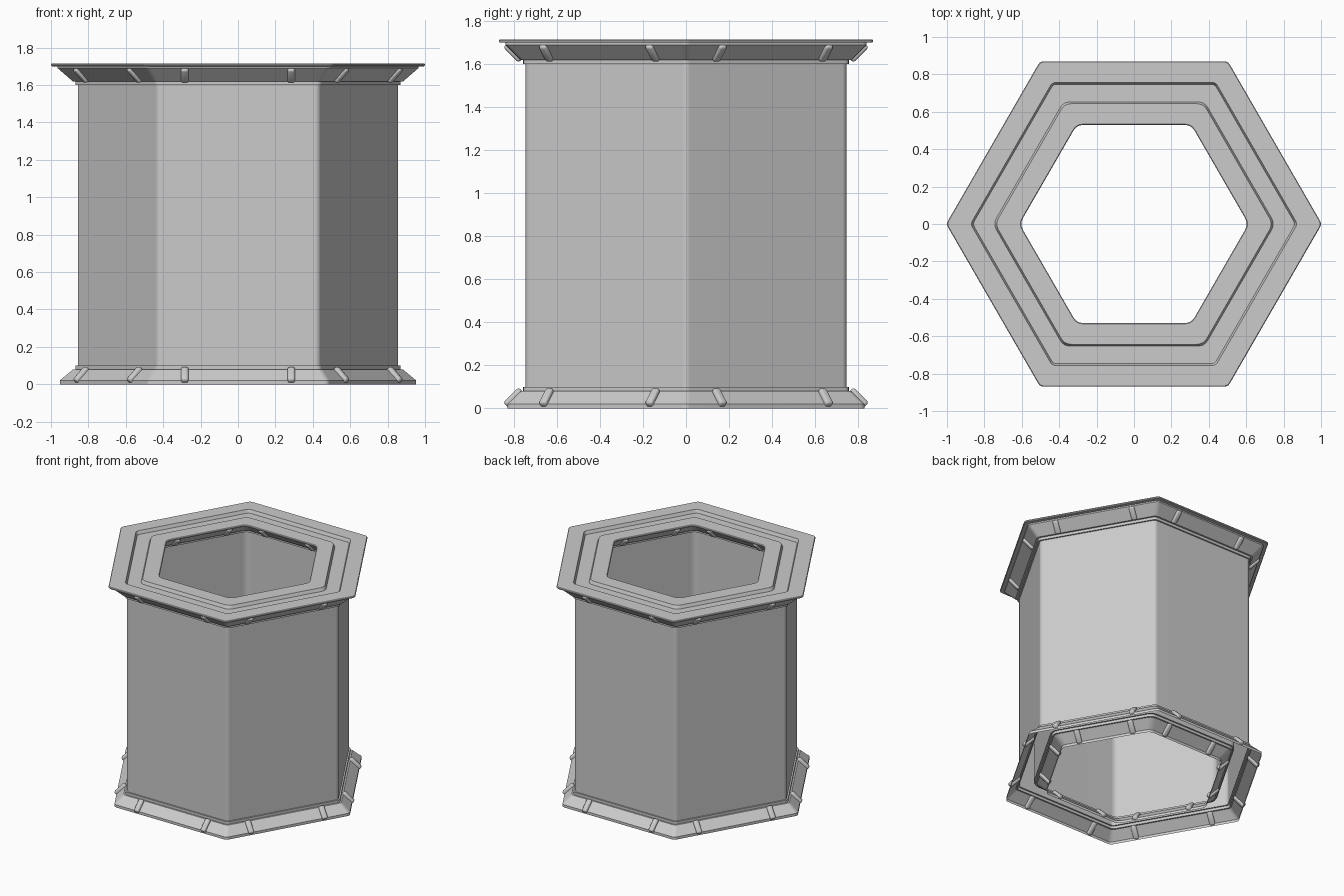
import bpy, bmesh, math
from mathutils import Matrix, Vector

cube = bpy.data.objects.get("Cube")
if cube:
    bpy.data.objects.remove(cube, do_unlink=True)

HEIGHT = 1.715
MID = 0.70          # apothem of the wall's centre line

grey = bpy.data.materials.new("light_grey")
grey.use_nodes = True
colour = (0.6, 0.6, 0.6, 1)
grey.diffuse_color = colour
grey.node_tree.nodes["Principled BSDF"].inputs["Base Color"].default_value = colour


def finish(name, bm):
    """Turn a bmesh into a named, shaded object."""
    mesh = bpy.data.meshes.new(name)
    bm.to_mesh(mesh)
    bm.free()
    mesh.materials.append(grey)
    obj = bpy.data.objects.new(name, mesh)
    bpy.context.collection.objects.link(obj)
    bpy.ops.object.select_all(action='DESELECT')
    obj.select_set(True)
    bpy.context.view_layer.objects.active = obj
    bpy.ops.object.shade_smooth_by_angle(angle=math.radians(30))
    return obj


def hexagon(apothem, z):
    """Hexagon with softly rounded corners, points on the x axis."""
    soft = 0.02 if apothem > MID else 0.035
    radius = apothem / math.cos(math.pi / 6)
    corners = [Vector((radius * math.cos(k * math.pi / 3),
                       radius * math.sin(k * math.pi / 3), z)) for k in range(6)]
    points = []
    for k, c in enumerate(corners):
        a = c + (corners[k - 1] - c).normalized() * soft
        b = c + (corners[(k + 1) % 6] - c).normalized() * soft
        for i in range(4):
            t = i / 3
            points.append(a * (1 - t) ** 2 + c * 2 * t * (1 - t) + b * t * t)
    return points


def loft(name, profile):
    """Sweep an (apothem, z) profile around the hexagon."""
    bm = bmesh.new()
    rings = [[bm.verts.new(p) for p in hexagon(a, z)] for a, z in profile]
    for low, high in zip(rings, rings[1:]):
        n = len(low)
        for i in range(n):
            j = (i + 1) % n
            bm.faces.new((low[i], low[j], high[j], high[i]))
    obj = finish(name, bm)
    obj.modifiers.new("flat_walls", 'WEIGHTED_NORMAL').keep_sharp = True
    return obj


def ribs(name, apothem, spread, side):
    """Pairs of rounded ribs on every sloped trim, top and bottom."""
    bm = bmesh.new()
    for k in range(6):
        turn = Matrix.Rotation(math.radians(30 + 60 * k), 4, 'Z')
        for along in (-spread, spread):
            for z, tilt in ((0.05, 1), (HEIGHT - 0.06, -1)):
                place = (turn @ Matrix.Translation((apothem, along, z))
                         @ Matrix.Rotation(math.radians(45 * tilt * side), 4, 'Y')
                         @ Matrix.Diagonal((0.10, 0.04, 0.035, 1)))
                bmesh.ops.create_cube(bm, size=1, matrix=place)
    bmesh.ops.recalc_face_normals(bm, faces=bm.faces)
    bmesh.ops.bevel(bm, geom=bm.edges[:], offset=0.012, segments=3,
                    profile=0.5, affect='EDGES')
    return finish(name, bm)


# Wall shell with a sloped foot trim and a sloped trim under the cap
shell = [(0.83, 0), (0.83, 0.02), (0.768, 0.08), (0.757, 0.08), (0.757, 0.10),
         (0.746, 0.10), (0.746, 1.60), (0.757, 1.60), (0.757, 1.62),
         (0.77, 1.62), (0.84, 1.69), (0.84, 1.70)]
# Outer half of the cap, up to the floor of its shallow channel
cap = [(0.84, 1.70), (0.866, 1.70), (0.87, 1.704), (0.87, 1.711),
       (0.866, HEIGHT), (0.757, HEIGHT), (0.747, 1.69)]


def mirrored(profile):
    return [(2 * MID - a, z) for a, z in reversed(profile)]


loft("outer_wall", shell)
loft("inner_wall", mirrored(shell))
loft("top_cap", cap + mirrored(cap))

ribs("outer_trim_ribs", 0.802, 0.285, 1)
ribs("inner_trim_ribs", 2 * MID - 0.802, 0.2, -1)
